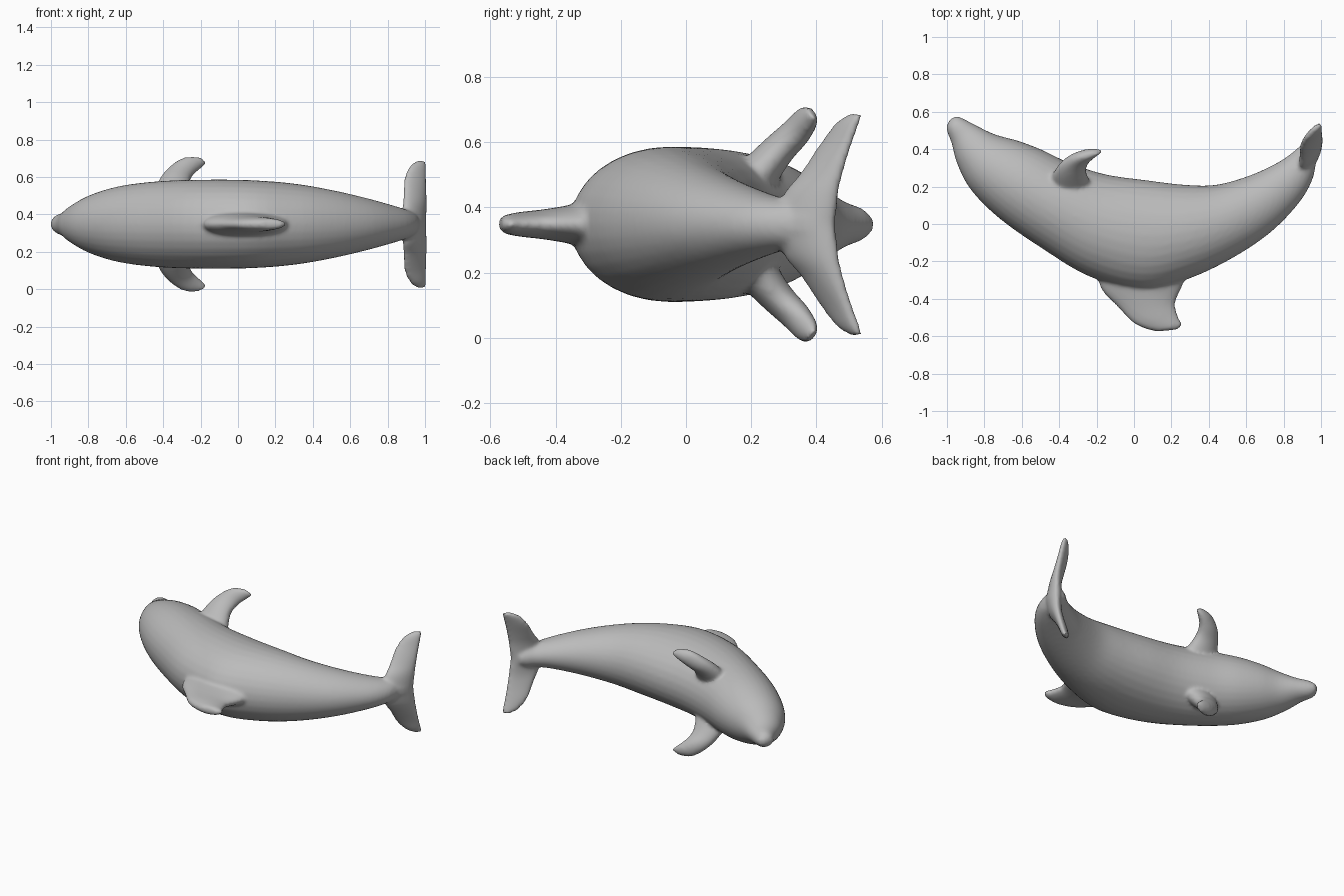
import bpy, bmesh, math
from mathutils import Vector

cube = bpy.data.objects.get("Cube")
if cube:
    bpy.data.objects.remove(cube, do_unlink=True)

MID = 0.348     # height of the mirror plane; the animal lies on its side
bm = bmesh.new()


def catmull(p0, p1, p2, p3, t):
    return 0.5 * (2 * p1 + (p2 - p0) * t + (2 * p0 - 5 * p1 + 4 * p2 - p3) * t * t
                  + (3 * p1 - p0 - 3 * p2 + p3) * t ** 3)


def loft(sections, steps=5, sides=32, mirror=False):
    """Closed tube through elliptic sections (edge a, edge b, half-thickness vector)."""
    keys = [[Vector(v) for v in s] for s in sections]
    n = len(keys)
    rows = []
    for i in range(n - 1):
        ks = [keys[max(0, min(n - 1, i + d))] for d in (-1, 0, 1, 2)]
        rows += [[catmull(*[k[c] for k in ks], j / steps) for c in range(3)]
                 for j in range(steps)]
    rows.append(keys[-1])
    rings = []
    for a, b, v in rows:
        c, u = (a + b) / 2, (a - b) / 2
        ring = []
        for k in range(sides):
            t = 2 * math.pi * k / sides
            p = c + u * math.cos(t) + v * math.sin(t)
            if mirror:
                p.z = -p.z
            ring.append(bm.verts.new(p + Vector((0, 0, MID))))
        rings.append(ring)
    for r, s in zip(rings, rings[1:]):
        for k in range(sides):
            m = (k + 1) % sides
            bm.faces.new((r[k], r[m], s[m], s[k]))
    bm.faces.new(rings[0][::-1])
    bm.faces.new(rings[-1])


def flat(rows):
    """Sections lying upright: belly/lead xy, back/trail xy, half-height."""
    return [((ax, ay, 0), (bx, by, 0), (0, 0, h)) for ax, ay, bx, by, h in rows]


# Body from snout to tail stock: belly point, back point, half-width
loft(flat([
    (-0.945, 0.578, -0.985, 0.560, 0.02), (-0.90, 0.557, -1.003, 0.51, 0.05),
    (-0.83, 0.52, -0.975, 0.43, 0.072), (-0.74, 0.478, -0.945, 0.32, 0.115),
    (-0.62, 0.445, -0.87, 0.18, 0.167), (-0.50, 0.40, -0.72, 0.03, 0.207),
    (-0.34, 0.325, -0.50, -0.125, 0.23), (-0.15, 0.265, -0.24, -0.28, 0.238),
    (0.06, 0.235, 0.05, -0.355, 0.236), (0.27, 0.21, 0.30, -0.29, 0.219),
    (0.44, 0.21, 0.53, -0.18, 0.186), (0.62, 0.26, 0.73, -0.045, 0.142),
    (0.77, 0.33, 0.88, 0.11, 0.10), (0.85, 0.385, 0.955, 0.24, 0.075),
    (0.89, 0.42, 0.975, 0.36, 0.06), (0.93, 0.45, 0.975, 0.43, 0.03)]))

# Dorsal fin, root to tip
loft(flat([
    (-0.20, -0.20, 0.31, -0.20, 0.11), (-0.18, -0.34, 0.26, -0.33, 0.065),
    (-0.09, -0.44, 0.222, -0.42, 0.047), (-0.01, -0.525, 0.235, -0.49, 0.038),
    (0.06, -0.56, 0.258, -0.54, 0.03), (0.12, -0.575, 0.23, -0.565, 0.02)]))

for side in (False, True):
    # Tail fluke: leading edge, trailing edge, half-thickness
    loft([((x0, y0, z0), (x1, y1, z1), (0.87 * t, -0.5 * t, 0))
          for x0, y0, z0, x1, y1, z1, t in [
              (0.895, 0.27, -0.02, 0.990, 0.455, -0.02, 0.045),
              (0.890, 0.30, 0.09, 1.000, 0.465, 0.09, 0.038),
              (0.890, 0.355, 0.16, 1.003, 0.483, 0.17, 0.032),
              (0.895, 0.415, 0.25, 1.003, 0.508, 0.25, 0.027),
              (0.925, 0.465, 0.315, 1.003, 0.53, 0.31, 0.022),
              (0.965, 0.51, 0.343, 0.998, 0.54, 0.34, 0.013)]], mirror=side)
    # Pectoral fin: leading edge, trailing edge, half-thickness
    loft([((x0, y0, z0), (x1, y1, z1), (0, 0.78 * t, -0.62 * t))
          for x0, y0, z0, x1, y1, z1, t in [
              (-0.46, 0.21, 0.14, -0.23, 0.21, 0.14, 0.065),
              (-0.425, 0.28, 0.23, -0.255, 0.28, 0.22, 0.052),
              (-0.375, 0.335, 0.295, -0.24, 0.335, 0.265, 0.046),
              (-0.30, 0.37, 0.347, -0.195, 0.375, 0.305, 0.036),
              (-0.22, 0.387, 0.355, -0.165, 0.39, 0.33, 0.02)]], mirror=side)

bmesh.ops.recalc_face_normals(bm, faces=bm.faces)
mesh = bpy.data.meshes.new("dolphin_body")
bm.to_mesh(mesh)
bm.free()
body = bpy.data.objects.new("dolphin_body", mesh)
bpy.context.collection.objects.link(body)

# Grey skin
skin = bpy.data.materials.new("grey_skin")
skin.use_nodes = True
grey = (0.5, 0.5, 0.5, 1)
skin.diffuse_color = grey
skin.node_tree.nodes["Principled BSDF"].inputs["Base Color"].default_value = grey
mesh.materials.append(skin)

# Fuse body and fins into one skin with soft blends
fuse = body.modifiers.new("fuse", 'REMESH')
fuse.mode = 'VOXEL'
fuse.voxel_size = 0.011
fuse.use_smooth_shade = True
soften = body.modifiers.new("soften", 'SMOOTH')
soften.factor = 0.5
soften.iterations = 8
